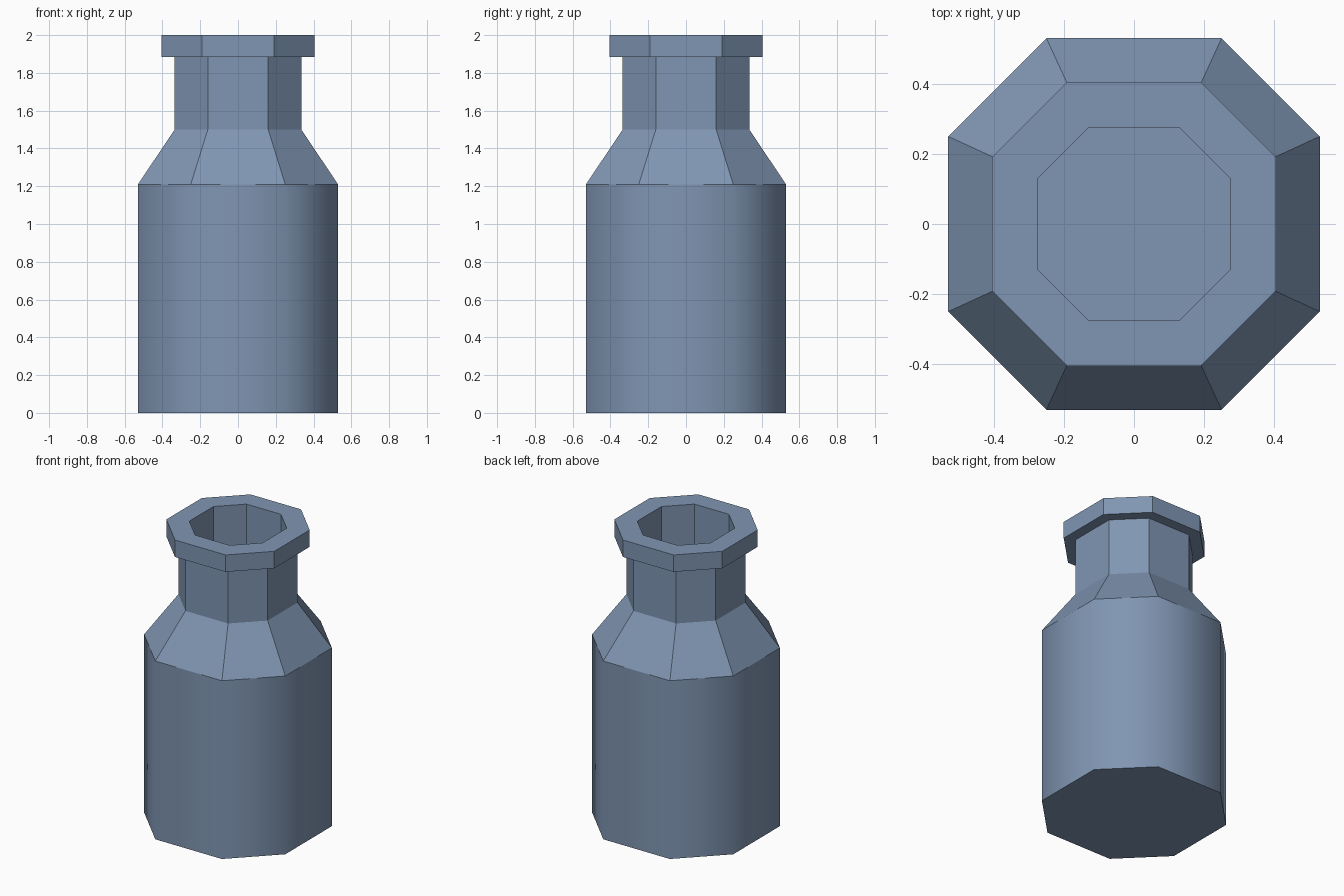
import bpy
import bmesh

cube = bpy.data.objects.get("Cube")
if cube:
    bpy.data.objects.remove(cube, do_unlink=True)

glass = bpy.data.materials.new("slate_blue")
colour = (0.216, 0.305, 0.45, 1.0)
glass.diffuse_color = colour
glass.use_nodes = True
glass.node_tree.nodes["Principled BSDF"].inputs["Base Color"].default_value = colour


def octagon(bm, half, side, z):
    """Ring of eight vertices: half is the reach, side is half a flat's width."""
    points = [(half, -side), (half, side), (side, half), (-side, half),
              (-half, side), (-half, -side), (-side, -half), (side, -half)]
    return [bm.verts.new((x, y, z)) for x, y in points]


def bridge(bm, low, high, smooth=False):
    for i in range(8):
        j = (i + 1) % 8
        face = bm.faces.new((low[i], low[j], high[j], high[i]))
        face.smooth = smooth


# Profile from the base, up the outside, over the lip and down the inside
profile = [
    (0.53, 0.25, 0.0),      # base
    (0.53, 0.25, 1.21),     # top of body
    (0.335, 0.16, 1.5),     # top of shoulder
    (0.335, 0.16, 1.885),   # top of neck
    (0.405, 0.19, 1.885),   # lip underside
    (0.405, 0.19, 2.0),     # lip top
    (0.275, 0.13, 2.0),     # mouth
    (0.275, 0.13, 1.48),    # inner neck
    (0.47, 0.22, 1.19),     # inner shoulder
    (0.47, 0.22, 0.06),     # inner floor
]

bm = bmesh.new()
rings = [octagon(bm, *row) for row in profile]
for n in range(len(rings) - 1):
    bridge(bm, rings[n], rings[n + 1], smooth=(n == 0))
bm.faces.new(list(reversed(rings[0])))
bm.faces.new(rings[-1])

mesh = bpy.data.meshes.new("bottle")
bm.to_mesh(mesh)
bm.free()
mesh.materials.append(glass)
bottle = bpy.data.objects.new("bottle", mesh)
bpy.context.collection.objects.link(bottle)
